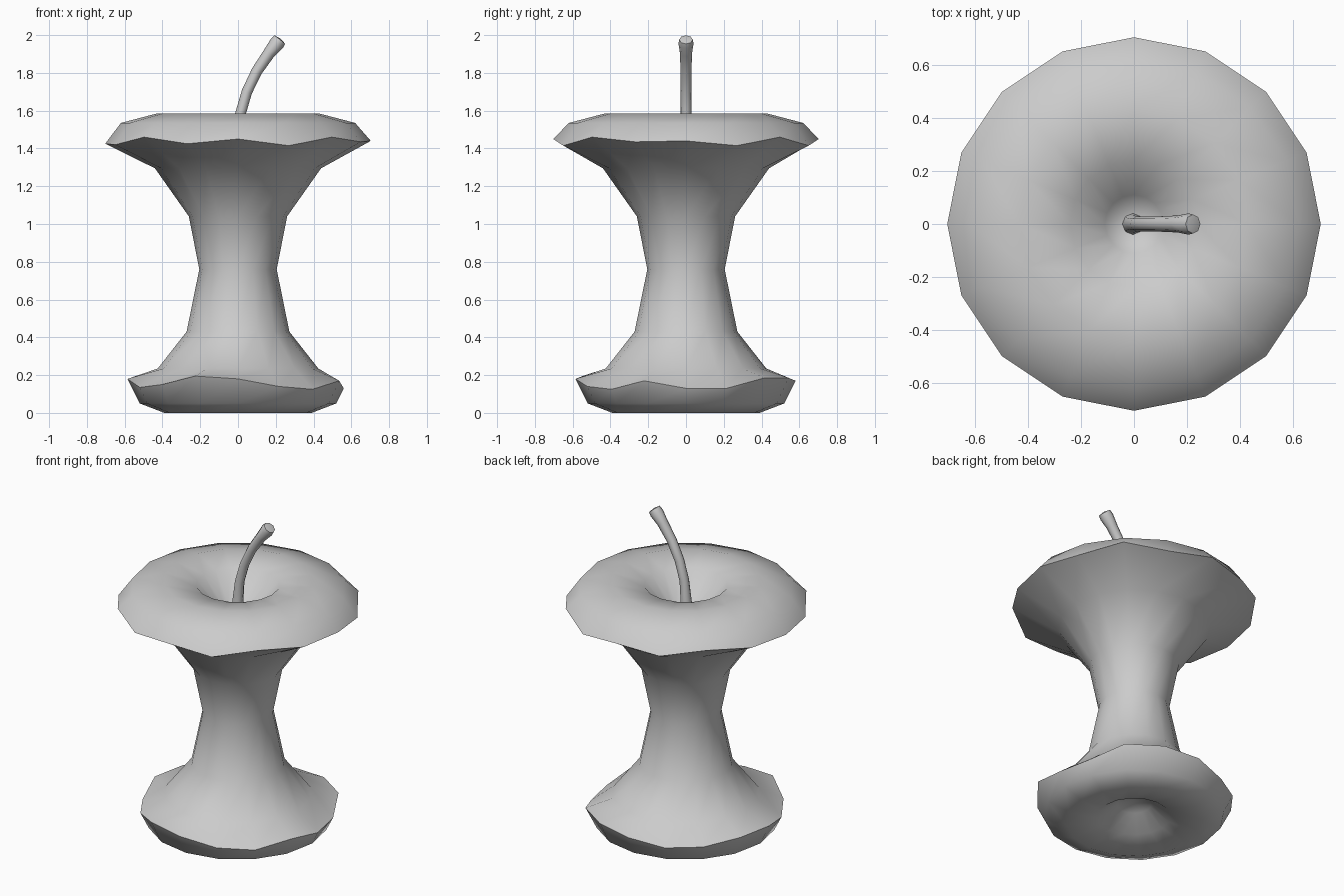
import bpy, bmesh, math
from mathutils import Vector

if "Cube" in bpy.data.objects:
    bpy.data.objects.remove(bpy.data.objects["Cube"])

SIDES = 16


def skin(name, rings, start, end, angle):
    """Join successive rings of points into a closed skin with end points."""
    bm = bmesh.new()
    loops = [[bm.verts.new(p) for p in ring] for ring in rings]
    n = len(loops[0])
    for a, b in zip(loops, loops[1:]):
        for i in range(n):
            j = (i + 1) % n
            bm.faces.new((a[i], a[j], b[j], b[i]))
    for loop, tip in ((loops[0], start), (loops[-1], end)):
        v = bm.verts.new(tip)
        for i in range(n):
            bm.faces.new((loop[i], loop[(i + 1) % n], v))
    bmesh.ops.recalc_face_normals(bm, faces=bm.faces)
    mesh = bpy.data.meshes.new(name)
    bm.to_mesh(mesh)
    bm.free()
    obj = bpy.data.objects.new(name, mesh)
    bpy.context.collection.objects.link(obj)
    bpy.ops.object.select_all(action='DESELECT')
    obj.select_set(True)
    bpy.context.view_layer.objects.active = obj
    bpy.ops.object.shade_smooth_by_angle(angle=math.radians(angle))
    return obj


def ring(radii, heights):
    return [(r * math.cos(math.tau * i / SIDES), r * math.sin(math.tau * i / SIDES), z)
            for i, (r, z) in enumerate(zip(radii, heights))]


def even(r, z):
    return ring([r] * SIDES, [z] * SIDES)


# Jagged bitten rims, counter-clockwise from +x
low_z = [.13, .13, .185, .185, .17, .14, .15, .18,
         .18, .135, .15, .195, .18, .14, .125, .17]
low_r = [.56 + .5 * (z - .13) for z in low_z]
high_z = [1.44, 1.415, 1.46, 1.415, 1.45, 1.42, 1.46, 1.43,
          1.425, 1.42, 1.46, 1.425, 1.45, 1.415, 1.46, 1.435]

# Core: bottom dimple, lower rim, waist, upper rim, top dimple
rings = [even(.10, .12), even(.21, .04), even(.39, 0), even(.52, .05),
         ring(low_r, low_z)]
rings += [even(r, z) for r, z in ((.425, .235), (.272, .43), (.205, .76),
                                  (.26, 1.04), (.44, 1.295))]
rings += [ring([.703] * SIDES, high_z)]
rings += [even(r, z) for r, z in ((.62, 1.535), (.43, 1.585), (.24, 1.555), (.11, 1.40))]
skin("apple_core", rings, (0, 0, .15), (0, 0, 1.33), 60)

# Stem: tapered tube swept along a bend in the xz plane (x, z, radius)
path = [(-.005, 1.30, .045), (-.003, 1.43, .033), (.012, 1.58, .028), (.047, 1.70, .028),
        (.10, 1.81, .029), (.165, 1.905, .032), (.205, 1.955, .04), (.222, 1.976, .036)]
stem = []
for k, (x, z, r) in enumerate(path):
    a, b = path[max(k - 1, 0)], path[min(k + 1, len(path) - 1)]
    t = Vector((b[0] - a[0], 0, b[1] - a[1])).normalized()
    side = Vector((t.z, 0, -t.x))
    stem.append([Vector((x, 0, z)) + side * r * math.cos(math.tau * i / 8)
                 + Vector((0, r * math.sin(math.tau * i / 8), 0)) for i in range(8)])
skin("stem", stem, (-.005, 0, 1.30), (.226, 0, 1.981), 50)
